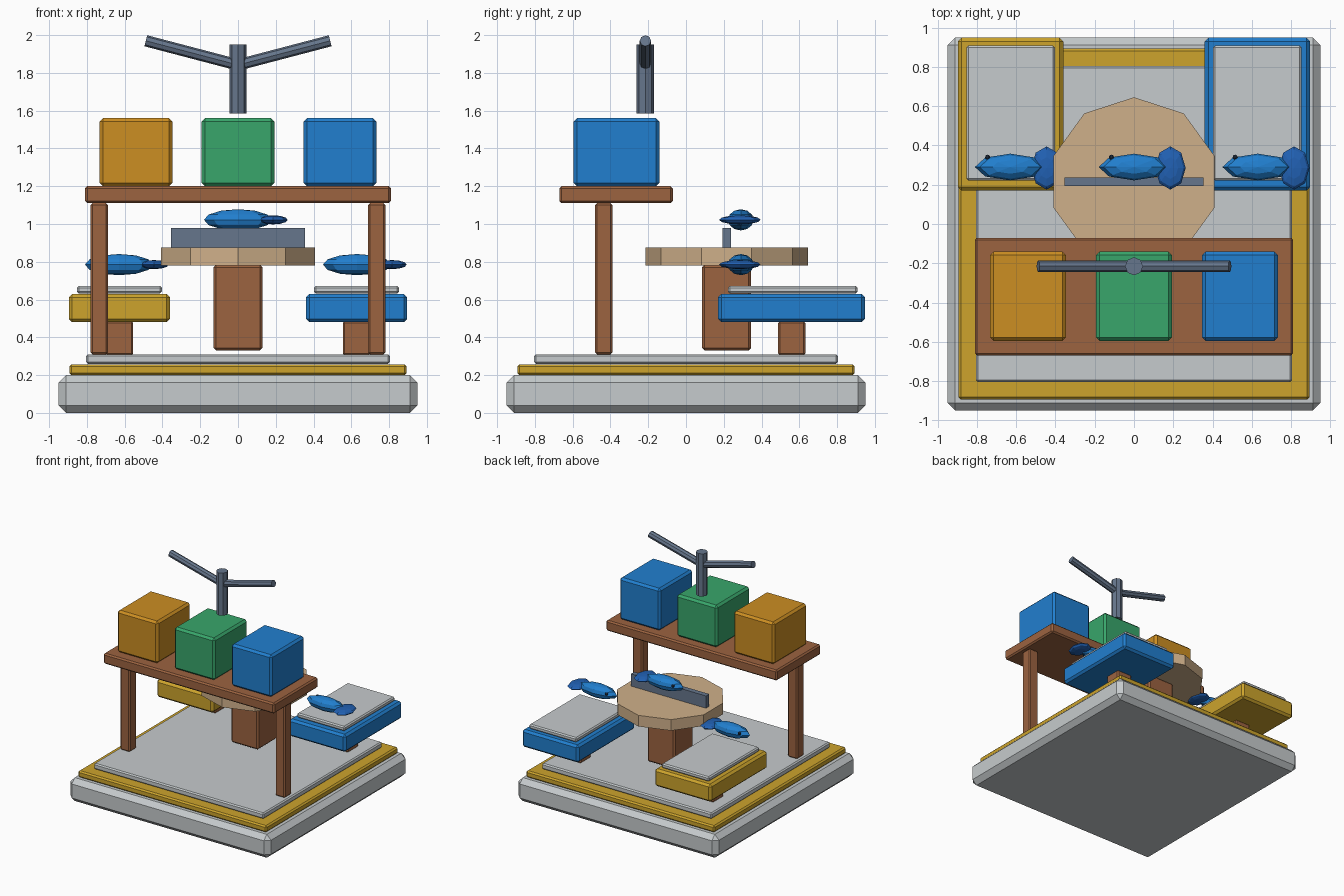
import bpy, math
from mathutils import Vector

if "Cube" in bpy.data.objects:
    bpy.data.objects.remove(bpy.data.objects["Cube"])


def mat(name, hexcode):
    lin = []
    for i in (0, 2, 4):
        c = int(hexcode[i:i + 2], 16) / 255
        lin.append(c / 12.92 if c <= 0.04045 else ((c + 0.055) / 1.055) ** 2.4)
    m = bpy.data.materials.new(name)
    m.diffuse_color = (*lin, 1)
    m.use_nodes = True
    m.node_tree.nodes["Principled BSDF"].inputs["Base Color"].default_value = m.diffuse_color
    return m


GREY = mat("pale_grey", "C6CBCD")
GOLD = mat("gold", "CDA42C")
ORANGE = mat("amber", "CC8E22")
GREEN = mat("green", "38A66B")
BLUE = mat("blue", "217FCF")
BROWN = mat("brown", "9C6340")
TAN = mat("tan", "CFB08A")
SLATE = mat("slate", "66768C")
NAVY = mat("deep_blue", "2161B4")
DARK = mat("dark", "1E2A3A")


def finish(name, m):
    o = bpy.context.object
    o.name = name
    o.data.materials.append(m)
    return o


def box(name, m, x, y, z, bevel=0.01):
    """Box from (min, max) ranges, with a chamfer."""
    bpy.ops.mesh.primitive_cube_add(
        size=1, location=[(r[0] + r[1]) / 2 for r in (x, y, z)])
    o = finish(name, m)
    o.scale = [r[1] - r[0] for r in (x, y, z)]
    bpy.ops.object.transform_apply(location=False, rotation=False, scale=True)
    if bevel:
        b = o.modifiers.new("chamfer", 'BEVEL')
        b.width, b.segments = bevel, 1
    return o


def rod(name, m, a, b, r, sides=8):
    a, b = Vector(a), Vector(b)
    bpy.ops.mesh.primitive_cylinder_add(
        vertices=sides, radius=r, depth=(b - a).length, location=(a + b) / 2,
        rotation=(b - a).to_track_quat('Z', 'Y').to_euler())
    return finish(name, m)


def blob(name, m, loc, scale):
    bpy.ops.mesh.primitive_uv_sphere_add(segments=8, ring_count=6, radius=1, location=loc)
    o = finish(name, m)
    o.scale = scale
    return o


# Stepped base
box("base", GREY, (-.95, .95), (-.95, .95), (0, .2), .04)
box("base_trim", GOLD, (-.893, .893), (-.893, .893), (.2, .257), .012)
box("floor_plate", GREY, (-.805, .805), (-.805, .805), (.26, .31), .01)

# Shelf with three crates
box("shelf", BROWN, (-.81, .81), (-.67, -.07), (1.11, 1.2), .012)
for name, m, x in (("amber_crate", ORANGE, -.54), ("green_crate", GREEN, 0),
                   ("blue_crate", BLUE, .54)):
    box(name, m, (x - .193, x + .193), (-.595, -.14), (1.2, 1.56), .018)

# Mirrored legs, trays and tray posts
for side, s, m in (("left", -1, GOLD), ("right", 1, BLUE)):
    def span(c, h):
        return (s * c - h, s * c + h)
    box(side + "_shelf_leg", BROWN, span(.735, .046), (-.482, -.39), (.31, 1.11), .01)
    box(side + "_tray", m, span(.628, .268), (.17, .948), (.48, .63), .018)
    box(side + "_tray_top", GREY, span(.628, .225), (.222, .908), (.632, .672), .01)
    box(side + "_tray_post", BROWN, span(.628, .073), (.487, .632), (.305, .485), .01)

# Round chopping table and blade
box("table_pillar", BROWN, (-.13, .13), (.085, .345), (.33, .785), .014)
rod("table_top", TAN, (0, .215, .78), (0, .215, .875), .43, 10)
box("blade", SLATE, (-.355, .355), (.193, .237), (.873, .98), 0)

# Fish: body, tail and eye
for name, x, z in (("left", -.63, .785), ("middle", 0, 1.022), ("right", .63, .785)):
    blob(name + "_fish_body", BLUE, (x, .29, z), (.18, .068, .056))
    blob(name + "_fish_tail", NAVY, (x + .185, .285, z), (.078, .11, .024))
    blob(name + "_fish_eye", DARK, (x - .115, .34, z + .018), (.013, .013, .013))

# Forked stand above the crates
rod("fork_stem", SLATE, (0, -.215, 1.585), (0, -.215, 1.95), .046)
for side, s in (("left", -1), ("right", 1)):
    rod(side + "_fork_arm", SLATE, (0, -.215, 1.842), (s * .488, -.215, 1.97), .03)
